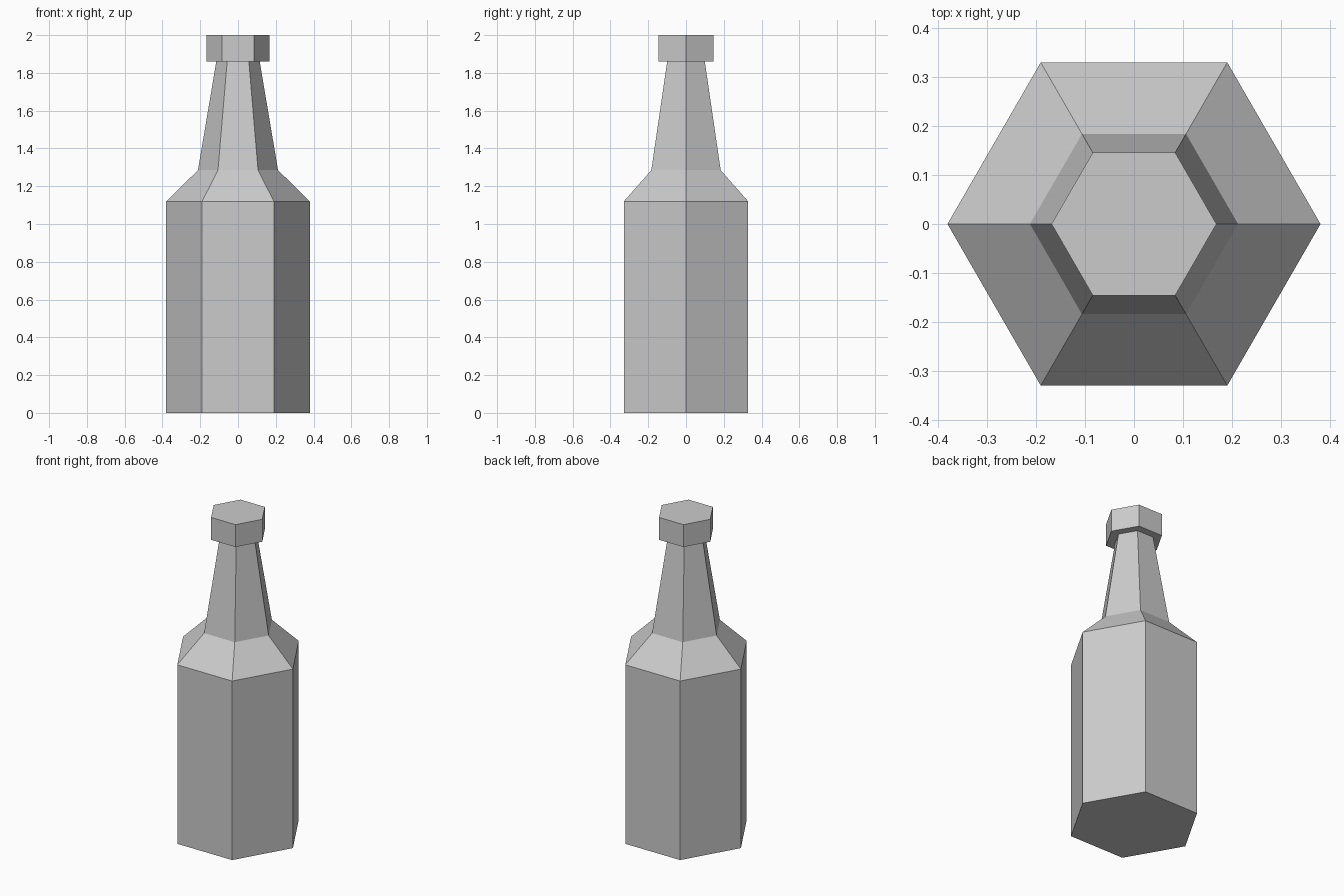
import bpy, bmesh
from math import cos, sin, tau

cube = bpy.data.objects.get("Cube")
if cube:
    bpy.data.objects.remove(cube, do_unlink=True)

SIDES = 6

grey = bpy.data.materials.new("light_grey")
grey.use_nodes = True
colour = (0.6, 0.6, 0.6, 1)
grey.diffuse_color = colour
grey.node_tree.nodes["Principled BSDF"].inputs["Base Color"].default_value = colour


def lathe(name, profile):
    """Closed flat-sided solid from (radius, height) rings, bottom to top."""
    bm = bmesh.new()
    rings = [[bm.verts.new((r * cos(tau * i / SIDES), r * sin(tau * i / SIDES), z))
              for i in range(SIDES)] for r, z in profile]
    for low, high in zip(rings, rings[1:]):
        for i in range(SIDES):
            j = (i + 1) % SIDES
            bm.faces.new((low[i], low[j], high[j], high[i]))
    bm.faces.new(rings[0][::-1])
    bm.faces.new(rings[-1])
    mesh = bpy.data.meshes.new(name)
    bm.to_mesh(mesh)
    bm.free()
    mesh.materials.append(grey)
    obj = bpy.data.objects.new(name, mesh)
    bpy.context.collection.objects.link(obj)
    return obj


# Body, sloping shoulder and tapering neck
lathe("bottle", [(0.38, 0), (0.38, 1.12), (0.212, 1.285), (0.115, 1.86)])

# Cap overhanging the neck
lathe("cap", [(0.168, 1.86), (0.168, 2.0)])
